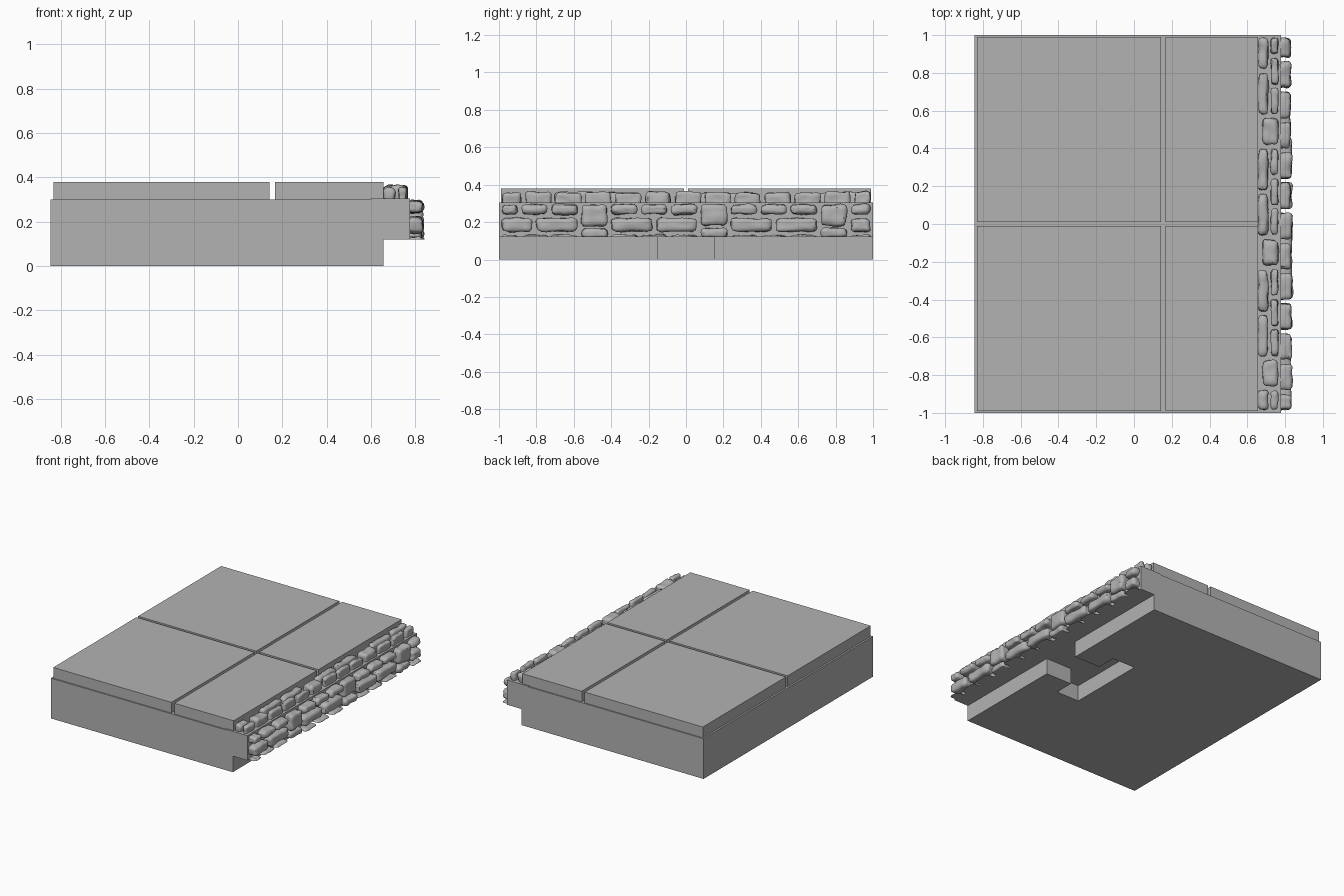
import bpy, bmesh, random
from mathutils import Vector, noise

random.seed(4)
if "Cube" in bpy.data.objects:
    bpy.data.objects.remove(bpy.data.objects["Cube"], do_unlink=True)

stone_grey = bpy.data.materials.new("stone grey")
stone_grey.use_nodes = True
GREY = (0.45, 0.45, 0.45, 1)
stone_grey.diffuse_color = GREY
stone_grey.node_tree.nodes["Principled BSDF"].inputs["Base Color"].default_value = GREY


def add_object(name, bm):
    bmesh.ops.recalc_face_normals(bm, faces=bm.faces)
    mesh = bpy.data.meshes.new(name)
    bm.to_mesh(mesh)
    bm.free()
    mesh.materials.append(stone_grey)
    obj = bpy.data.objects.new(name, mesh)
    bpy.context.collection.objects.link(obj)
    return obj


def prism(name, points, direction):
    """Extrude a closed outline along a direction."""
    bm = bmesh.new()
    face = bm.faces.new([bm.verts.new(p) for p in points])
    out = bmesh.ops.extrude_face_region(bm, geom=[face])
    moved = [g for g in out["geom"] if isinstance(g, bmesh.types.BMVert)]
    bmesh.ops.translate(bm, verts=moved, vec=direction)
    return add_object(name, bm)


def slab(name, x0, x1, y0, y1, z0, z1):
    outline = [(x0, y0, z0), (x1, y0, z0), (x1, y1, z0), (x0, y1, z0)]
    return prism(name, outline, (0, 0, z1 - z0))


# Base with an overhanging ledge along the right edge
LEDGE = 0.12
side = [(-0.845, 0), (0.657, 0), (0.657, LEDGE), (0.777, LEDGE),
        (0.777, 0.305), (0.6, 0.305), (0.6, 0.3), (-0.845, 0.3)]
base = prism("base", [(x, -1, z) for x, z in side], (0, 2, 0))

# T-shaped clip slot cut into the underside
half = [(0.7, 0.152), (0.44, 0.152), (0.44, 0.3), (0.25, 0.3)]
outline = half + [(x, -y) for x, y in reversed(half)]
cutter = prism("slot_cutter", [(x, y, -0.1) for x, y in outline], (0, 0, 0.1 + LEDGE))
cutter.hide_render = True
cut = base.modifiers.new("slot", "BOOLEAN")
cut.operation, cut.solver, cut.object = "DIFFERENCE", "EXACT", cutter
bpy.context.view_layer.objects.active = base
bpy.ops.object.modifier_apply(modifier=cut.name)
bpy.data.objects.remove(cutter, do_unlink=True)

# Four paving slabs separated by narrow grooves
for column, x0, x1 in (("left", 0.167, 0.657), ("right", -0.832, 0.143)):
    for row, y0, y1 in (("front", -0.99, -0.01), ("back", 0.01, 0.99)):
        slab(f"paving_slab_{row}_{column}", x0, x1, y0, y1, 0.295, 0.38)


def add_stone(bm, low, high, floor):
    """Rounded, slightly lumpy block filling the box from low to high."""
    low, high = Vector(low), Vector(high)
    centre, size = (low + high) / 2, (high - low) / 2
    radius = min(0.024, min(size) * 0.8)
    core = size - Vector((radius,) * 3)
    seed = Vector([random.uniform(0, 50) for _ in range(3)])
    tmp = bmesh.new()
    bmesh.ops.create_cube(tmp, size=2)
    bmesh.ops.subdivide_edges(tmp, edges=tmp.edges, cuts=7, use_grid_fill=True)
    for v in tmp.verts:
        p = Vector([c * s for c, s in zip(v.co, size)])
        inner = Vector([max(-k, min(k, c)) for c, k in zip(p, core)])
        normal = (p - inner).normalized()
        p = inner + normal * radius
        lump = noise.noise(p * 16 + seed) * 0.008 + noise.noise(p * 45 + seed) * 0.004
        p += normal * (lump - 0.002) + centre
        p.z = max(p.z, floor)
        v.co = p
    mesh = bpy.data.meshes.new("stone_part")
    tmp.to_mesh(mesh)
    tmp.free()
    bm.from_mesh(mesh)
    bpy.data.meshes.remove(mesh)


def masonry():
    """Repeating courses: (start, end, low, high) with 0 inner and 1 outer."""
    period, big = 0.64, 0.14
    for k in range(-1, 4):
        start = -0.79 - big / 2 + k * period
        yield start, start + big, 0.2, 1.0, True
        yield start, start + big, -0.25, 0.13, False
        for count, low, high in ((3, 0.62, 1.0), (2, -0.02, 0.5), (3, -0.45, -0.12)):
            pitch = (period - big - 0.02) / count
            for i in range(count):
                a = start + big + 0.02 + i * pitch
                yield a, a + pitch - 0.02, low, high, high > 0.9


def build_course(name, place):
    bm = bmesh.new()
    for a, b, low, high, outer in masonry():
        a, b = max(a, -0.985), min(b, 0.985)
        if b - a > 0.05:
            place(bm, a, b, low, high, outer)
    obj = add_object(name, bm)
    bpy.ops.object.select_all(action="DESELECT")
    obj.select_set(True)
    bpy.context.view_layer.objects.active = obj
    bpy.ops.object.shade_smooth_by_angle(angle=0.7)


# Stones lying on top of the ledge
def on_top(bm, a, b, low, high, outer):
    if high > 0.2:
        x0, x1 = 0.657 + 0.108 * low, 0.657 + 0.108 * high
        add_stone(bm, (x0, a, 0.28), (x1, b, 0.363 + random.uniform(-0.008, 0.003)), 0.28)


# Stones facing the outer side of the ledge, clipped at its underside
def on_side(bm, a, b, low, high, outer):
    z0, z1 = 0.15 + 0.145 * low, 0.15 + 0.145 * high
    if z1 > LEDGE + 0.01:
        add_stone(bm, (0.755, -b, z0), (0.838 + random.uniform(-0.01, 0.003), -a, z1), LEDGE)


build_course("ledge_top_stones", on_top)
build_course("ledge_side_stones", on_side)
